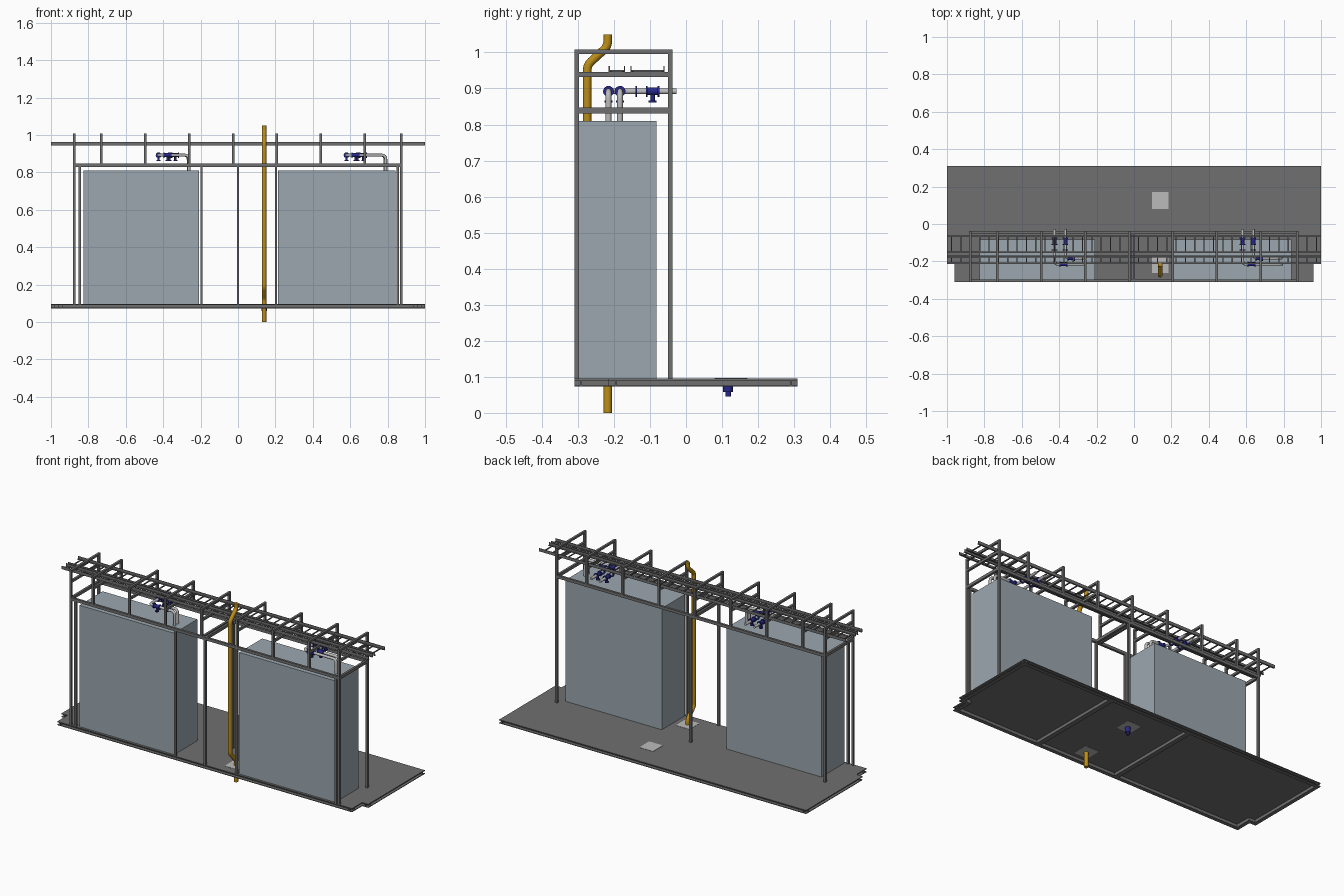
import bpy, bmesh
from mathutils import Vector, Matrix

if "Cube" in bpy.data.objects:
    bpy.data.objects.remove(bpy.data.objects["Cube"])


def material(name, rgb):
    m = bpy.data.materials.new(name)
    m.diffuse_color = (*rgb, 1)
    m.use_nodes = True
    m.node_tree.nodes["Principled BSDF"].inputs["Base Color"].default_value = m.diffuse_color
    return m


STEEL = material("dark_steel", (0.16, 0.16, 0.16))
TANK = material("tank_grey", (0.33, 0.39, 0.43))
LIGHT = material("light_grey", (0.5, 0.5, 0.5))
ORANGE = material("ochre", (0.5, 0.27, 0.01))
BLUE = material("navy", (0.02, 0.02, 0.25))


def finish(name, bm, mat):
    me = bpy.data.meshes.new(name)
    bm.to_mesh(me)
    bm.free()
    me.materials.append(mat)
    ob = bpy.data.objects.new(name, me)
    bpy.context.collection.objects.link(ob)
    return ob


def boxes(name, spans, mat=STEEL):
    """One object from (x0, x1, y0, y1, z0, z1) boxes."""
    bm = bmesh.new()
    for x0, x1, y0, y1, z0, z1 in spans:
        mtx = Matrix.Translation(((x0 + x1) / 2, (y0 + y1) / 2, (z0 + z1) / 2))
        mtx = mtx @ Matrix.Diagonal((x1 - x0, y1 - y0, z1 - z0, 1))
        bmesh.ops.create_cube(bm, size=1, matrix=mtx)
    return finish(name, bm, mat)


def discs(name, items, mat=BLUE):
    """One object from (centre, axis, radius, length) cylinders."""
    bm = bmesh.new()
    for c, axis, r, length in items:
        rot = Vector((0, 0, 1)).rotation_difference(Vector(axis)).to_matrix().to_4x4()
        bmesh.ops.create_cone(bm, cap_ends=True, segments=20, radius1=r, radius2=r,
                              depth=length, matrix=Matrix.Translation(c) @ rot)
    for f in bm.faces:
        f.smooth = len(f.verts) == 4
    for e in bm.edges:
        e.smooth = e.calc_face_angle(0) < 0.6
    return finish(name, bm, mat)


def pipe(name, corners, r, bend, mat):
    """Round pipe through corner points with rounded elbows."""
    p = [Vector(c) for c in corners]
    pts = [p[0]]
    for a, b, c in zip(p, p[1:], p[2:]):
        s, e = b + (a - b).normalized() * bend, b + (c - b).normalized() * bend
        for i in range(7):
            t = i / 6
            pts.append(s * (1 - t) ** 2 + b * 2 * t * (1 - t) + e * t * t)
    pts.append(p[-1])
    cu = bpy.data.curves.new(name, 'CURVE')
    cu.dimensions = '3D'
    cu.bevel_depth, cu.bevel_resolution, cu.use_fill_caps = r, 4, True
    sp = cu.splines.new('POLY')
    sp.points.add(len(pts) - 1)
    for q, v in zip(sp.points, pts):
        q.co = (*v, 1)
    cu.materials.append(mat)
    bpy.context.collection.objects.link(bpy.data.objects.new(name, cu))


# Base deck with notched front corners
boxes("deck_plate", [(-1, 1, -0.215, 0.31, 0.09, 0.095), (-0.96, 0.96, -0.31, -0.215, 0.09, 0.095)])


# Outward-facing channels around the deck
def channel_x(x0, x1, y, s):
    web, lip = sorted((y - s * 0.018, y - s * 0.022)), sorted((y, y - s * 0.022))
    return [(x0, x1, *web, 0.075, 0.092), (x0, x1, *lip, 0.073, 0.077)]


def channel_y(y0, y1, x, s):
    web, lip = sorted((x - s * 0.018, x - s * 0.022)), sorted((x, x - s * 0.022))
    return [(*web, y0, y1, 0.075, 0.092), (*lip, y0, y1, 0.073, 0.077)]


rails = channel_x(-1, 1, 0.31, 1) + channel_x(-0.96, 0.96, -0.31, -1)
for s in (-1, 1):
    rails += channel_y(-0.215, 0.31, s, s) + channel_y(-0.31, -0.193, s * 0.96, s)
    rails += channel_x(*sorted((s * 0.938, s)), -0.215, -1)
boxes("deck_channels", rails)
boxes("deck_cross_beams", [(x - 0.014, x + 0.014, -0.29, 0.29, 0.073, 0.091) for x in (-0.125, 0.4)])

# Light access plates and floor drain
boxes("access_plates", [(0.095, 0.185, y - 0.046, y + 0.046, 0.088, 0.0965) for y in (-0.215, 0.125)], LIGHT)
discs("floor_drain", [((0.14, 0.117, 0.074), (0, 0, 1), 0.014, 0.032),
                      ((0.14, 0.117, 0.055), (0, 0, 1), 0.008, 0.02)])

# Two cabinets
for name, x0, x1 in (("left_cabinet", -0.825, -0.208), ("right_cabinet", 0.215, 0.842)):
    boxes(name, [(x0, x1, -0.297, -0.082, 0.095, 0.81)], TANK)

# Support posts and upper frame
FY, BY, H = -0.303, -0.044, 0.0065


def post(x, y, z0, z1):
    return (x - H, x + H, y - H, y + H, z0, z1)


boxes("front_posts", [post(x, FY, 0.09, 0.835) for x in (-0.876, -0.845, -0.195, 0, 0.203, 0.853, 0.872)])
boxes("back_posts", [post(x, BY, 0.09, 0.835) for x in (-0.876, 0, 0.872)])
boxes("upper_frame_long_beams", [(-0.882, 0.879, y - H, y + H, 0.83, 0.847) for y in (FY, BY)])
boxes("upper_frame_cross_beams", [(x - H, x + H, FY, BY, 0.83, 0.847)
                                  for x in (-0.876, -0.02, 0, 0.872)])

# Portal hoops over the frame
hoops = []
for x in (-0.876, -0.73, -0.495, -0.26, -0.025, 0.207, 0.442, 0.677, 0.872):
    hoops += [post(x, FY, 0.84, 1.008), post(x, BY, 0.84, 1.008),
              (x - H, x + H, FY, BY, 0.996, 1.008), (x - H, x + H, FY, BY, 0.932, 0.945)]
boxes("portal_hoops", hoops)

# Two ladder trays side by side
for name, y0, y1 in (("narrow_tray", -0.213, -0.171), ("wide_tray", -0.153, -0.061)):
    tray = []
    for y, s in ((y0, 1), (y1, -1)):
        tray.append((-1, 1, y - 0.0015, y + 0.0015, 0.945, 0.963))
        tray.append((-1, 1, *sorted((y, y + s * 0.007)), 0.945, 0.948))
    tray += [(-0.975 + i * 0.05 - 0.003, -0.975 + i * 0.05 + 0.003, y0, y1, 0.946, 0.951) for i in range(40)]
    boxes(name, tray)

# Ochre riser pipe
pipe("riser_pipe", [(0.14, -0.217, 0), (0.14, -0.217, 0.125), (0.14, -0.274, 0.185),
                    (0.14, -0.274, 0.965), (0.14, -0.217, 1.017), (0.14, -0.217, 1.05)], 0.012, 0.015, ORANGE)

# Cabinet pipework: two lines each, with flanges and valves
Z = 0.892
for side, x, riser in (("left", -0.395, -0.262), ("right", 0.61, 0.79)):
    outer, inner = x - 0.03, x + 0.028
    pipe(side + "_outer_line", [(riser, -0.215, 0.8), (riser, -0.215, Z), (outer, -0.215, Z),
                                (outer, -0.027, Z)], 0.008, 0.022, LIGHT)
    pipe(side + "_inner_line", [(riser - 0.004, -0.183, 0.8), (riser - 0.004, -0.183, Z),
                                (inner, -0.183, Z), (inner, -0.027, Z)], 0.008, 0.022, LIGHT)
    v = []
    for px, py in ((x + 0.018, -0.215), (x + 0.06, -0.183)):
        v += [((px + d, py, Z), (1, 0, 0), 0.015, 0.005) for d in (-0.018, 0.018)]
        v += [((px, py, Z), (1, 0, 0), 0.0105, 0.036), ((px, py, Z - 0.014), (0, 0, 1), 0.006, 0.028),
              ((px, py, Z - 0.028), (0, 0, 1), 0.011, 0.005)]
    for px in (outer, inner):
        v += [((px, y, Z), (0, 1, 0), 0.015, 0.005) for y in (-0.138, -0.109, -0.076)]
        v += [((px, -0.0925, Z), (0, 1, 0), 0.0105, 0.033),
              ((px, -0.0925, Z - 0.014), (0, 0, 1), 0.006, 0.028),
              ((px, -0.0925, Z - 0.028), (0, 0, 1), 0.011, 0.005)]
    discs(side + "_valves", v)
